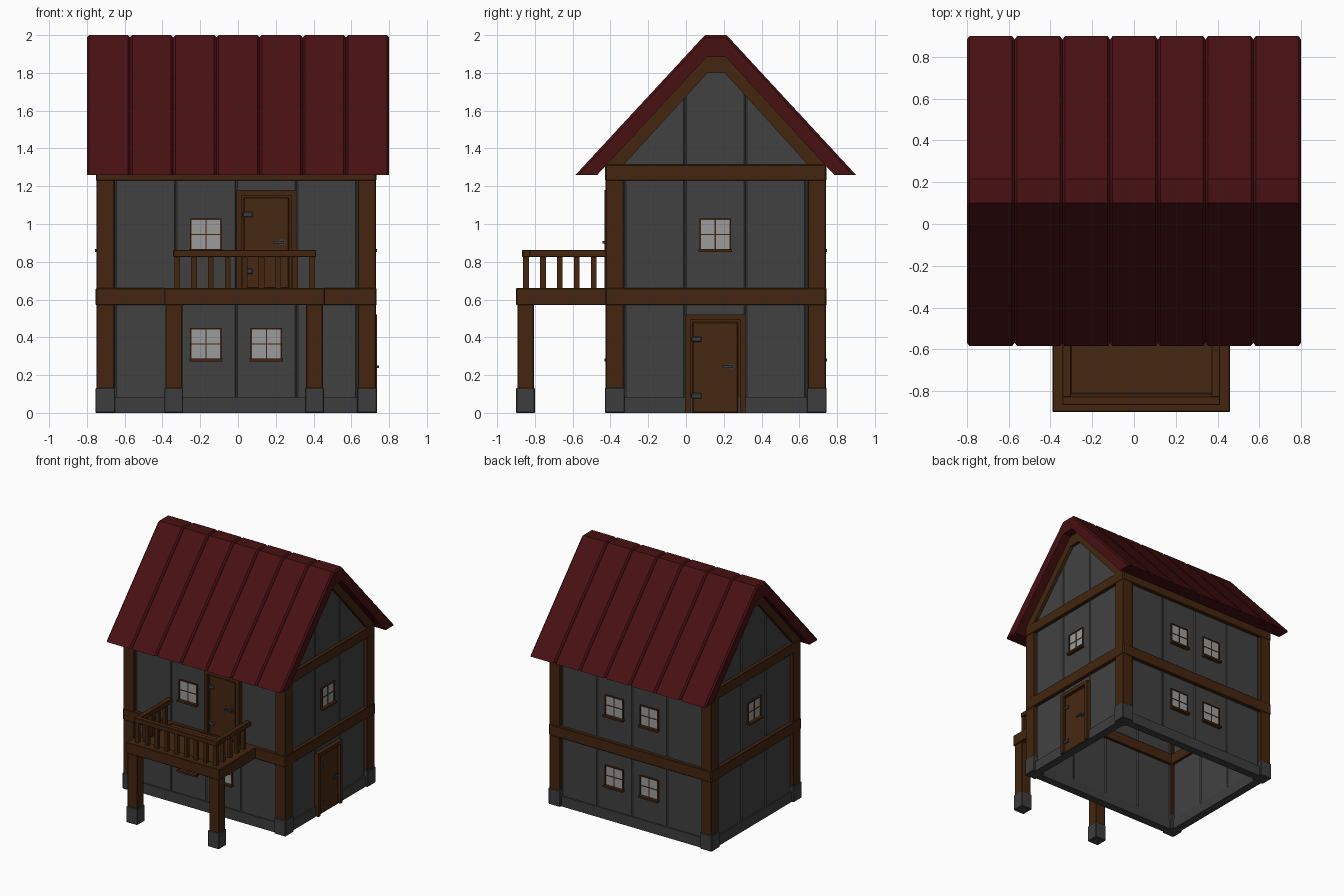
import bpy, bmesh

if "Cube" in bpy.data.objects:
    bpy.data.objects.remove(bpy.data.objects["Cube"])

def material(name, rgb):
    m = bpy.data.materials.new(name)
    m.diffuse_color = (*rgb, 1)
    m.use_nodes = True
    m.node_tree.nodes["Principled BSDF"].inputs["Base Color"].default_value = m.diffuse_color
    return m

WALL = material("grey plank", (0.053, 0.053, 0.053))
STONE = material("dark stone", (0.048, 0.048, 0.049))
WOOD = material("brown timber", (0.056, 0.0185, 0.005))
DOOR = material("door wood", (0.062, 0.021, 0.006))
ROOF = material("dark red roof", (0.063, 0.005, 0.006))
PANE = material("pale window", (0.33, 0.33, 0.33))
METAL = material("dark metal", (0.04, 0.045, 0.048))

# House footprint (outer faces of the corner posts)
X0, X1, Y0, Y1 = -0.75, 0.73, -0.425, 0.74
YC = (Y0 + Y1) / 2

def finish(bm, name, mat, bevel=0.0):
    bmesh.ops.recalc_face_normals(bm, faces=bm.faces)
    me = bpy.data.meshes.new(name)
    bm.to_mesh(me)
    bm.free()
    me.materials.append(mat)
    ob = bpy.data.objects.new(name, me)
    bpy.context.collection.objects.link(ob)
    if bevel:
        mod = ob.modifiers.new("bevel", 'BEVEL')
        mod.width, mod.segments, mod.limit_method = bevel, 1, 'ANGLE'
    return ob

def box(name, x0, x1, y0, y1, z0, z1, mat, bevel=0.0):
    bm = bmesh.new()
    bmesh.ops.create_cube(bm, size=1)
    for v in bm.verts:
        v.co = (x1 if v.co.x > 0 else x0, y1 if v.co.y > 0 else y0, z1 if v.co.z > 0 else z0)
    return finish(bm, name, mat, bevel)

def prism(name, prof, x0, x1, mat, bevel=0.0, chamfer_pts=0, chamfer=0.012):
    """Extrude a (y, z) profile along x; optionally chamfer the end edges of the first points."""
    bm = bmesh.new()
    a = [bm.verts.new((x0, y, z)) for y, z in prof]
    b = [bm.verts.new((x1, y, z)) for y, z in prof]
    n = len(prof)
    bm.faces.new(a)
    bm.faces.new(b[::-1])
    for i in range(n):
        j = (i + 1) % n
        bm.faces.new((a[i], b[i], b[j], a[j]))
    if chamfer_pts:
        edges = [bm.edges.get((s[i], s[i + 1])) for s in (a, b) for i in range(chamfer_pts - 1)]
        bmesh.ops.bevel(bm, geom=edges, offset=chamfer, offset_type='OFFSET',
                        segments=1, profile=0.5, affect='EDGES')
    return finish(bm, name, mat, bevel)

def wbox(side, name, u0, u1, z0, z1, d0, d1, mat, bevel=0.0):
    """Box on a wall: u runs along the wall, d is depth outward from the post face."""
    if side == "front":
        return box(name, u0, u1, Y0 - d1, Y0 - d0, z0, z1, mat, bevel)
    if side == "back":
        return box(name, u0, u1, Y1 + d0, Y1 + d1, z0, z1, mat, bevel)
    if side == "right":
        return box(name, X1 + d0, X1 + d1, u0, u1, z0, z1, mat, bevel)
    return box(name, X0 - d1, X0 - d0, u0, u1, z0, z1, mat, bevel)

# Walls, plinths and horizontal beams on all four sides
for side in ("front", "back", "left", "right"):
    if side in ("front", "back"):
        lo, hi, seams = X0, X1, (-0.72, -0.65, -0.33, -0.01, 0.31, 0.63, 0.70)
    else:
        lo, hi, seams = Y0, Y1, (-0.395, -0.325, -0.005, 0.315, 0.635, 0.71)
    for u0, u1 in zip(seams, seams[1:]):
        wbox(side, side + "_wall_plank", u0, u1, 0.01, 1.3, -0.075, -0.025, WALL, 0.007)
    wbox(side, side + "_plinth", lo + 0.05, hi - 0.05, 0, 0.085, -0.08, -0.014, STONE)
    wbox(side, side + "_middle_beam", lo, hi, 0.57, 0.66, -0.095, 0.004, WOOD, 0.004)
    wbox(side, side + "_top_beam", lo, hi, 1.23, 1.315, -0.095, 0.003, WOOD, 0.004)

# Corner posts with stone feet
for x in (X0, X1 - 0.095):
    for y in (Y0, Y1 - 0.095):
        box("corner_post", x, x + 0.095, y, y + 0.095, 0.12, 1.3, WOOD, 0.004)
        box("post_foot", x - 0.005, x + 0.1, y - 0.005, y + 0.1, 0, 0.132, STONE, 0.004)

# Gables: planks behind angled timber trim
def gable_top(y):
    return min(1.845, 1.845 - 1.09 * (abs(y - YC) - 0.05))

for face, s in ((X1, 1), (X0, -1)):
    for ys in ((-0.36, -0.005), (-0.005, YC - 0.05, YC + 0.05, 0.315), (0.315, 0.675)):
        prof = [(y, gable_top(y)) for y in ys] + [(ys[-1], 1.3), (ys[0], 1.3)]
        xs = sorted((face - s * 0.075, face - s * 0.025))
        prism("gable_plank", prof, xs[0], xs[1], WALL, 0.007)
    xs = sorted((face - s * 0.095, face))
    prism("gable_trim", [(-0.42, 1.314), (0.11, 1.886), (0.21, 1.886), (0.737, 1.314),
                         (0.645, 1.314), (0.205, 1.80), (0.115, 1.80), (-0.33, 1.314)],
          xs[0], xs[1], WOOD)

# Roof: seven chamfered panels side by side
roof = [(-0.585, 1.26), (0.10, 2.0), (0.215, 2.0), (0.90, 1.26),
        (0.785, 1.26), (0.21, 1.885), (0.11, 1.885), (-0.47, 1.26)]
for i in range(7):
    w = 1.6 / 7
    prism("roof_panel", roof, -0.8 + i * w, -0.8 + (i + 1) * w, ROOF, chamfer_pts=4)

# Windows: pale panes, thin frame and cross, sill
def window(side, u, z):
    wbox(side, "window_pane", u - 0.077, u + 0.077, z - 0.077, z + 0.08, -0.03, -0.018, PANE)
    for a in (-1, 1):
        wbox(side, "window_jamb", u + a * 0.079 - 0.004, u + a * 0.079 + 0.004,
             z - 0.08, z + 0.084, -0.03, -0.012, WOOD)
    wbox(side, "window_head", u - 0.083, u + 0.083, z + 0.076, z + 0.084, -0.03, -0.012, WOOD)
    wbox(side, "window_upright", u - 0.003, u + 0.003, z - 0.077, z + 0.08, -0.03, -0.015, WOOD)
    wbox(side, "window_crossbar", u - 0.077, u + 0.077, z - 0.003, z + 0.003, -0.03, -0.015, WOOD)
    wbox(side, "window_sill", u - 0.088, u + 0.088, z - 0.094, z - 0.078, -0.03, 0.006, WOOD)

for side, u, z in (("front", -0.17, 0.365), ("front", 0.15, 0.365), ("front", -0.17, 0.945),
                   ("back", -0.17, 0.365), ("back", 0.15, 0.365),
                   ("back", -0.17, 0.945), ("back", 0.15, 0.945),
                   ("right", 0.155, 0.945), ("left", 0.155, 0.945)):
    window(side, u, z)

# Doors: frame, stepped leaf, hinges and handle
def door(side, u, z):
    for a in (-1, 1):
        c = u + a * 0.145
        wbox(side, "door_jamb", c - 0.014, c + 0.014, z, z + 0.52, -0.06, 0.006, WOOD)
    wbox(side, "door_head", u - 0.159, u + 0.159, z + 0.492, z + 0.52, -0.06, 0.006, WOOD)
    wbox(side, "door_stop", u - 0.132, u + 0.132, z, z + 0.493, -0.06, -0.016, WOOD)
    wbox(side, "door_leaf", u - 0.12, u + 0.12, z, z + 0.481, -0.06, -0.008, DOOR, 0.004)
    for h in (0.09, 0.39):
        wbox(side, "door_hinge", u - 0.126, u - 0.072, z + h - 0.014, z + h + 0.014,
             -0.02, 0.0, METAL, 0.004)
    wbox(side, "handle_plate", u + 0.07, u + 0.1, z + 0.23, z + 0.26, -0.02, -0.002, METAL)
    wbox(side, "handle_stem", u + 0.08, u + 0.093, z + 0.238, z + 0.251, -0.01, 0.012, METAL)
    wbox(side, "handle_lever", u + 0.037, u + 0.093, z + 0.238, z + 0.251, 0.006, 0.016, METAL)

door("right", 0.155, 0.0)
door("front", 0.15, 0.66)

# Balcony platform
box("balcony_front_beam", -0.39, 0.46, -0.90, -0.81, 0.57, 0.66, WOOD, 0.004)
for x in (-0.39, 0.37):
    box("balcony_side_beam", x, x + 0.09, -0.82, -0.42, 0.57, 0.66, WOOD, 0.004)
box("balcony_floor", -0.31, 0.38, -0.82, -0.41, 0.59, 0.652, DOOR)

# Balcony legs with stone feet
for x in (-0.385, 0.36):
    box("balcony_leg", x, x + 0.09, -0.893, -0.805, 0.12, 0.58, WOOD, 0.004)
    box("leg_foot", x - 0.005, x + 0.095, -0.90, -0.80, 0, 0.132, STONE, 0.004)

# Balcony railing and balusters
def baluster(x, y):
    box("baluster", x - 0.015, x + 0.015, y - 0.015, y + 0.015, 0.65, 0.83, WOOD)

box("front_rail", -0.343, 0.413, -0.867, -0.825, 0.825, 0.863, WOOD, 0.003)
for x in (-0.322, 0.392):
    box("side_rail", x - 0.021, x + 0.021, -0.83, -0.42, 0.825, 0.863, WOOD, 0.003)
    for k in range(1, 5):
        baluster(x, -0.847 + k * 0.0895)
for k in range(9):
    baluster(-0.322 + k * 0.714 / 8, -0.847)
